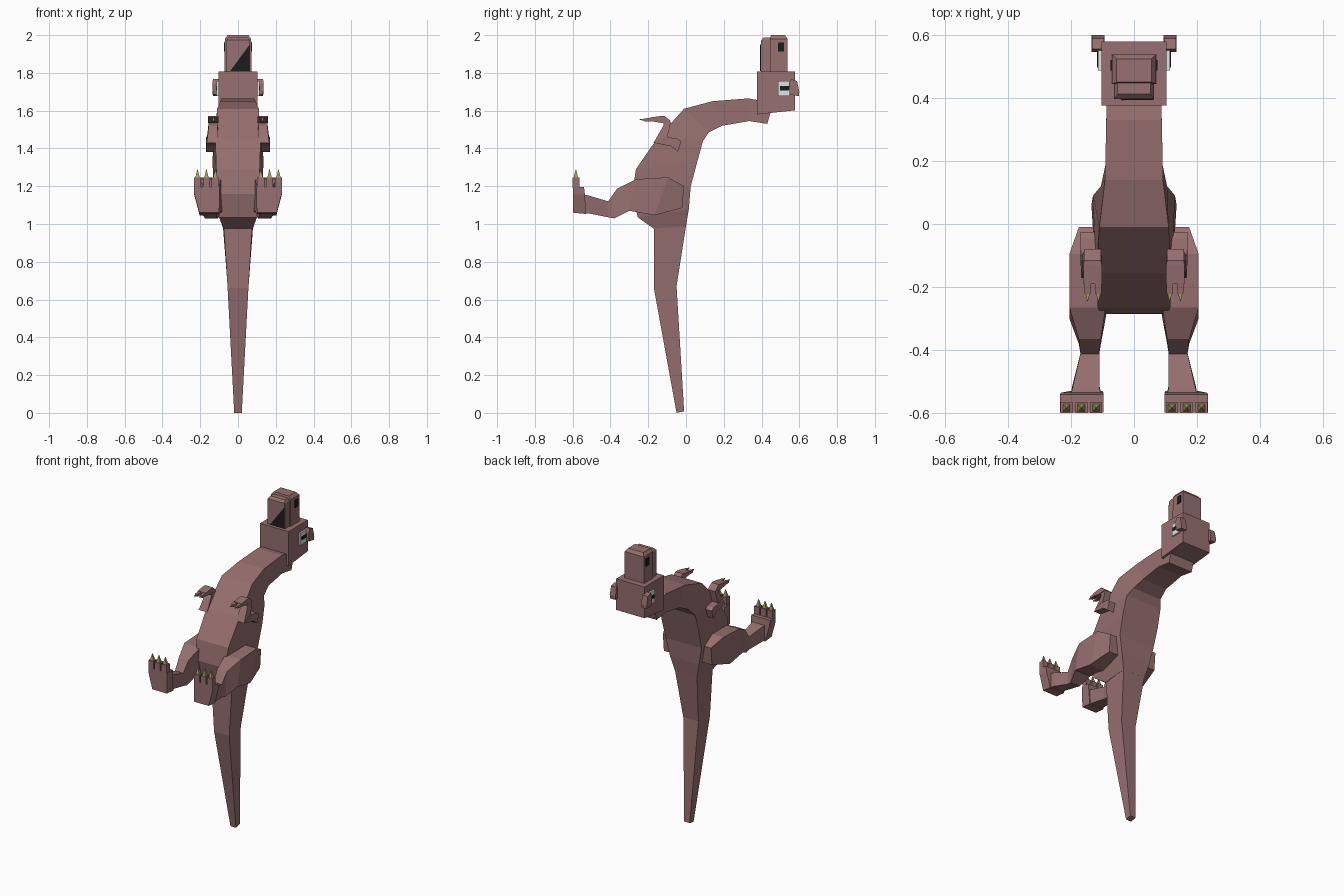
import bpy, bmesh


def material(name, rgb):
    m = bpy.data.materials.new(name)
    m.diffuse_color = (*rgb, 1)
    return m


SKIN = material("dusty_rose_skin", (0.31, 0.16, 0.16))
BLACK = material("black", (0.012, 0.012, 0.012))
WHITE = material("eye_white", (0.75, 0.78, 0.78))
CLAW = material("olive_claw", (0.40, 0.34, 0.12))


def loft(name, rings, mat):
    """Skin a chain of four-cornered rings and cap both ends."""
    bm = bmesh.new()
    vs = [[bm.verts.new(p) for p in r] for r in rings]
    for a, b in zip(vs, vs[1:]):
        for i in range(4):
            j = (i + 1) % 4
            bm.faces.new((a[i], a[j], b[j], b[i]))
    bm.faces.new(vs[0])
    bm.faces.new(vs[-1])
    bmesh.ops.recalc_face_normals(bm, faces=bm.faces)
    me = bpy.data.meshes.new(name)
    bm.to_mesh(me)
    bm.free()
    me.materials.append(mat)
    ob = bpy.data.objects.new(name, me)
    bpy.context.collection.objects.link(ob)
    return ob


def ring(a, b, x0, x1, y0=None, y1=None):
    """Ring through side points a and b (y, z); x range at a, optional range at b."""
    y0 = x0 if y0 is None else y0
    y1 = x1 if y1 is None else y1
    return [(x0, *a), (x1, *a), (y1, *b), (y0, *b)]


def even(a, b, wa, wb):
    return ring(a, b, -wa, wa, -wb, wb)


def box(name, x, y, z, mat):
    return loft(name, [[(x[0], y[0], h), (x[1], y[0], h), (x[1], y[1], h), (x[0], y[1], h)]
                       for h in z], mat)


def spike(name, cx, cy, z0, z1, r, mat):
    return loft(name, [[(cx - w, cy - w, h), (cx + w, cy - w, h), (cx + w, cy + w, h), (cx - w, cy + w, h)]
                       for h, w in ((z0, r), (z1, r * 0.12))], mat)


# Tail: belly-side point, back-side point, half widths
loft("tail", [
    even((-0.05, 0.0), (-0.01, 0.008), 0.02, 0.02),
    even((-0.17, 0.66), (-0.05, 0.67), 0.055, 0.055),
    even((-0.17, 0.98), (0.0, 0.99), 0.075, 0.08),
], SKIN)

# Torso and neck
loft("body", [
    even((-0.17, 0.975), (0.0, 0.988), 0.078, 0.08),
    even((-0.255, 1.035), (0.015, 1.08), 0.10, 0.105),
    even((-0.285, 1.16), (0.025, 1.20), 0.105, 0.13),
    even((-0.265, 1.29), (0.06, 1.33), 0.115, 0.135),
    even((-0.155, 1.45), (0.09, 1.44), 0.12, 0.13),
    even((-0.01, 1.61), (0.12, 1.485), 0.11, 0.105),
    even((0.14, 1.65), (0.19, 1.52), 0.092, 0.09),
    even((0.33, 1.665), (0.335, 1.545), 0.088, 0.088),
    even((0.385, 1.655), (0.43, 1.53), 0.088, 0.088),
    even((0.40, 1.66), (0.45, 1.60), 0.088, 0.088),
], SKIN)

# Head block, jaws and nose
loft("head", [
    even((0.376, 1.58), (0.578, 1.602), 0.103, 0.103),
    even((0.376, 1.807), (0.578, 1.807), 0.103, 0.103),
], SKIN)
loft("lower_jaw", [
    even((0.397, 1.80), (0.45, 1.80), 0.064, 0.064),
    even((0.397, 1.973), (0.45, 1.973), 0.062, 0.062),
    even((0.412, 1.988), (0.45, 1.988), 0.052, 0.052),
], SKIN)
loft("upper_jaw", [
    even((0.444, 1.80), (0.538, 1.80), 0.072, 0.072),
    even((0.444, 1.98), (0.538, 1.98), 0.070, 0.070),
    even((0.450, 2.0), (0.523, 2.0), 0.055, 0.055),
], SKIN)

# Triangular dark mouth plate on the jaw
bm = bmesh.new()
pts = ((-0.042, 1.809), (0.062, 1.809), (0.062, 1.95))
front = [bm.verts.new((x, 0.393, z)) for x, z in pts]
back = [bm.verts.new((x, 0.398, z)) for x, z in pts]
bm.faces.new(front)
bm.faces.new(back)
for i in range(3):
    j = (i + 1) % 3
    bm.faces.new((front[i], front[j], back[j], back[i]))
bmesh.ops.recalc_face_normals(bm, faces=bm.faces)
mesh = bpy.data.meshes.new("mouth")
bm.to_mesh(mesh)
bm.free()
mesh.materials.append(BLACK)
bpy.context.collection.objects.link(bpy.data.objects.new("mouth", mesh))

for s, side in ((-1, "left"), (1, "right")):
    def part(a, b, xi, xo, bi=None, bo=None):
        bi, bo = xi if bi is None else bi, xo if bo is None else bo
        return ring(a, b, s * xi, s * xo, s * bi, s * bo)

    def sbox(name, x, y, z, mat):
        return box(f"{side}_{name}", sorted((s * x[0], s * x[1])), y, z, mat)

    # Eye, pupil, nostril and brow
    sbox("eye", (0.10, 0.114), (0.487, 0.55), (1.677, 1.757), WHITE)
    sbox("pupil", (0.11, 0.117), (0.497, 0.545), (1.708, 1.73), BLACK)
    sbox("nostril", (0.068, 0.075), (0.487, 0.52), (1.912, 1.962), BLACK)
    loft(f"{side}_brow", [
        part((0.548, 1.685), (0.598, 1.677), 0.095, 0.133),
        part((0.545, 1.745), (0.60, 1.70), 0.093, 0.135),
        part((0.555, 1.767), (0.588, 1.757), 0.095, 0.133),
    ], SKIN)

    # Thigh, shin and ankle
    loft(f"{side}_leg", [
        part((-0.01, 1.20), (-0.02, 1.085), 0.07, 0.175),
        part((-0.095, 1.247), (-0.165, 1.046), 0.07, 0.205),
        part((-0.265, 1.237), (-0.30, 1.07), 0.09, 0.205),
        part((-0.365, 1.187), (-0.38, 1.03), 0.105, 0.175),
        part((-0.412, 1.12), (-0.41, 1.035), 0.11, 0.17),
        part((-0.52, 1.152), (-0.51, 1.055), 0.11, 0.195),
        part((-0.56, 1.16), (-0.56, 1.06), 0.10, 0.205),
    ], SKIN)
    # Foot, flaring toward the toes
    loft(f"{side}_foot", [
        part((-0.598, 1.06), (-0.53, 1.053), 0.10, 0.205),
        part((-0.598, 1.16), (-0.535, 1.155), 0.097, 0.232),
        part((-0.598, 1.195), (-0.54, 1.195), 0.097, 0.234),
    ], SKIN)
    # Three toes with claws
    for i in range(3):
        cx = s * (0.12 + 0.047 * i)
        box(f"{side}_toe_{i}", (cx - 0.019, cx + 0.019), (-0.6, -0.565), (1.19, 1.245), SKIN)
        spike(f"{side}_toe_claw_{i}", cx, -0.583, 1.244, 1.288, 0.012, CLAW)

    # Upper arm, forearm and hand
    loft(f"{side}_upper_arm", [
        part((-0.025, 1.437), (-0.043, 1.382), 0.10, 0.17),
        part((-0.045, 1.452), (-0.08, 1.412), 0.10, 0.17),
        part((-0.115, 1.462), (-0.172, 1.43), 0.10, 0.168),
    ], SKIN)
    loft(f"{side}_forearm", [
        part((-0.10, 1.455), (-0.172, 1.43), 0.105, 0.165),
        part((-0.08, 1.54), (-0.12, 1.52), 0.108, 0.155),
        part((-0.085, 1.545), (-0.12, 1.572), 0.108, 0.155),
    ], SKIN)
    loft(f"{side}_hand", [
        part((-0.08, 1.545), (-0.115, 1.573), 0.105, 0.158),
        part((-0.13, 1.535), (-0.13, 1.572), 0.102, 0.16),
        part((-0.19, 1.545), (-0.19, 1.564), 0.102, 0.16),
    ], SKIN)
    # Two fingers with claws
    for i, cx in enumerate((0.113, 0.147)):
        loft(f"{side}_finger_{i}", [
            part((-0.185, 1.543), (-0.185, 1.563), cx - 0.011, cx + 0.011),
            part((-0.222, 1.544), (-0.222, 1.558), cx - 0.009, cx + 0.009),
        ], SKIN)
        loft(f"{side}_finger_claw_{i}", [
            part((-0.22, 1.545), (-0.22, 1.557), cx - 0.007, cx + 0.007),
            part((-0.245, 1.552), (-0.245, 1.555), cx - 0.001, cx + 0.001),
        ], CLAW)
